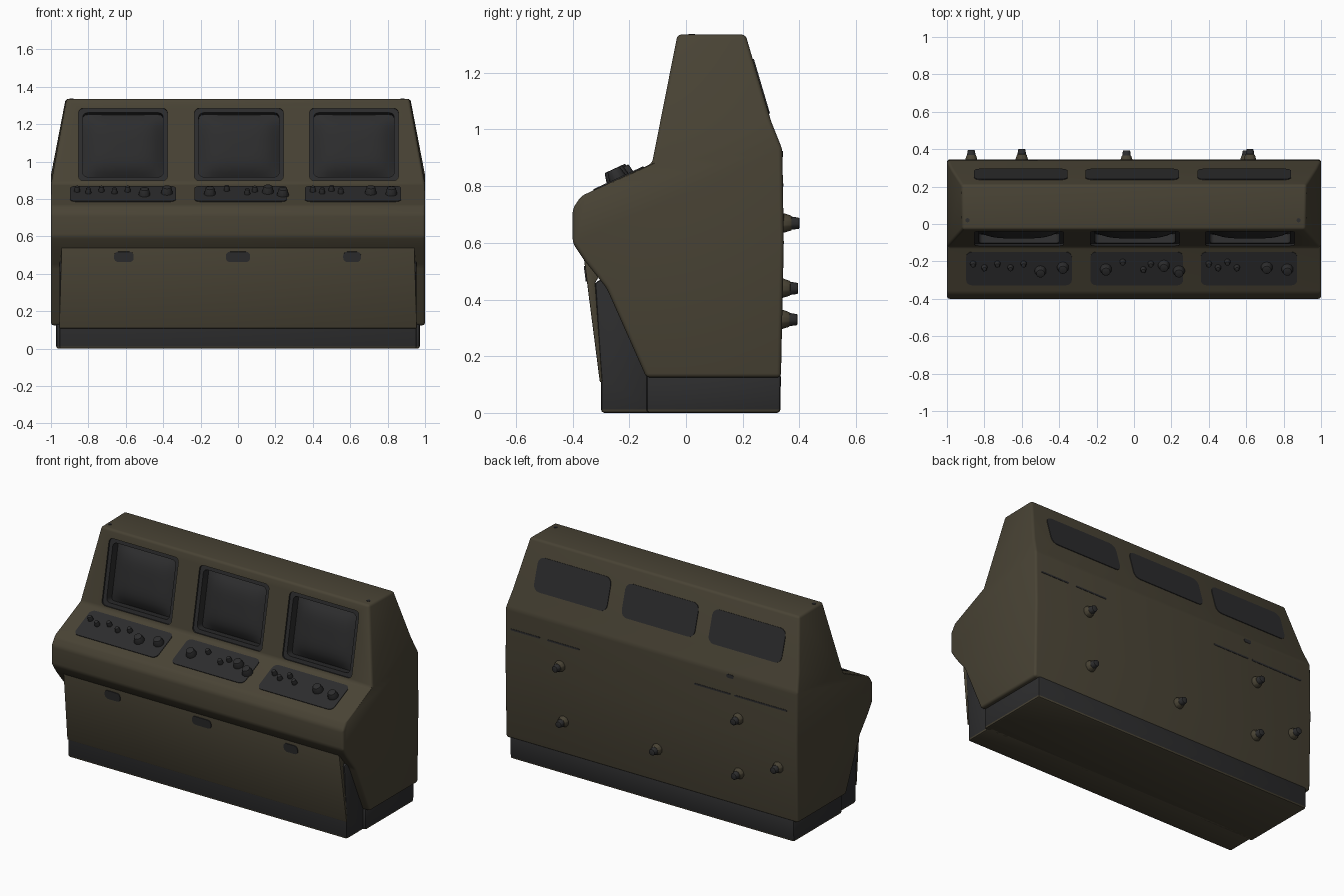
import bpy, bmesh, math
from mathutils import Matrix, Vector

if "Cube" in bpy.data.objects:
    bpy.data.objects.remove(bpy.data.objects["Cube"])


def material(name, rgb):
    m = bpy.data.materials.new(name)
    m.diffuse_color = (*rgb, 1)
    m.use_nodes = True
    m.node_tree.nodes["Principled BSDF"].inputs["Base Color"].default_value = m.diffuse_color
    return m


OLIVE, DARK = 0, 1
MATS = [material("olive_paint", (0.066, 0.056, 0.035)),
        material("dark_grey", (0.026, 0.026, 0.027))]


def finish(name, bm, mat=None, matrix=None, bevel=0, segs=2):
    """Turn a bmesh into a shaded object."""
    bmesh.ops.recalc_face_normals(bm, faces=bm.faces)
    if mat is not None:
        for f in bm.faces:
            f.material_index = mat
    me = bpy.data.meshes.new(name)
    bm.to_mesh(me)
    bm.free()
    for m in MATS:
        me.materials.append(m)
    if matrix:
        me.transform(matrix)
    ob = bpy.data.objects.new(name, me)
    bpy.context.collection.objects.link(ob)
    if bevel:
        mod = ob.modifiers.new("bevel", "BEVEL")
        mod.width, mod.segments = bevel, segs
        mod.limit_method, mod.angle_limit = "ANGLE", math.radians(12)
        apply(ob, mod)
    shade(ob)
    return ob


def activate(ob):
    for o in bpy.context.selected_objects:
        o.select_set(False)
    ob.select_set(True)
    bpy.context.view_layer.objects.active = ob


def apply(ob, mod):
    activate(ob)
    bpy.ops.object.modifier_apply(modifier=mod.name)


def shade(ob):
    activate(ob)
    bpy.ops.object.shade_smooth_by_angle(angle=math.radians(32))


def prism(pts, half_width, caps=None):
    """Side profile (y, z) spanned across x."""
    bm = bmesh.new()
    n = len(pts)
    sides = [[bm.verts.new((s * half_width(y, z), y, z)) for y, z in pts] for s in (-1, 1)]
    for i in range(n):
        j = (i + 1) % n
        bm.faces.new((sides[0][i], sides[0][j], sides[1][j], sides[1][i]))
    for side in sides:
        for cap in caps or [range(n)]:
            bm.faces.new([side[i] for i in cap])
    return bm


def on_slope(a, b, x, t):
    """Frame on the line a->b: local x across, y along it, z outward."""
    a, b = Vector((0, *a)), Vector((0, *b))
    v = (b - a).normalized()
    X = Vector((1, 0, 0))
    m = Matrix((X, v, X.cross(v))).transposed().to_4x4()
    m.translation = a.lerp(b, t) + Vector((x, 0, 0))
    return m


def plate(name, matrix, w, h, r, mat=DARK, low=-0.004, high=0.004):
    """Thin rounded rectangle."""
    bm = bmesh.new()
    ring = []
    for k, (sx, sy) in enumerate(((1, 1), (-1, 1), (-1, -1), (1, -1))):
        for i in range(5):
            a = (k + i / 4) * math.pi / 2
            ring.append(bm.verts.new((sx * (w / 2 - r) + r * math.cos(a),
                                      sy * (h / 2 - r) + r * math.sin(a), low)))
    face = bm.faces.new(ring)
    ext = bmesh.ops.extrude_face_region(bm, geom=[face])
    top = [v for v in ext["geom"] if isinstance(v, bmesh.types.BMVert)]
    bmesh.ops.translate(bm, verts=top, vec=(0, 0, high - low))
    return finish(name, bm, mat, matrix)


def knob(name, matrix, r1, r2, h, mat=DARK, sides=10):
    bm = bmesh.new()
    bmesh.ops.create_cone(bm, cap_ends=True, segments=sides, radius1=r1, radius2=r2, depth=h,
                          matrix=Matrix.Translation((0, 0, h / 2 - 0.003)))
    return finish(name, bm, mat, matrix, bevel=0.004)


# Main cabinet: side profile with upper part narrowing
PROFILE = [(-.14, .125), (.335, .125), (.345, .6), (.34, .93), (.30, 1.03), (.21, 1.335),
           (-.03, 1.335), (-.12, .88), (-.37, .765), (-.4, .72), (-.4, .60), (-.36, .54), (-.28, .44)]


def cabinet_width(y, z):
    return 1 - 0.186 * max(0, z - (0.88 + 0.05 * (y + 0.12) / 0.46))


cabinet = finish("cabinet", prism(PROFILE, cabinet_width,
                                  [(0, 1, 2, 3, 7, 8, 9, 10, 11, 12), (3, 4, 5, 6, 7)]),
                 OLIVE, bevel=0.014, segs=3)

# Screens: stepped recess with a bulged tube in each
SCREEN_LINE = (-.12, .88), (-.03, 1.335)
for i, x in enumerate((-.615, .005, .62)):
    m = on_slope(*SCREEN_LINE, x, 0.465)
    for w, h, depth in ((.475, .395, .010), (.43, .35, .065)):
        cutter = plate("screen_cutter", m, w, h, .025, DARK, -depth, .06)
        cutter.hide_render = True
        mod = cabinet.modifiers.new("cut", "BOOLEAN")
        mod.operation, mod.solver, mod.object = "DIFFERENCE", "EXACT", cutter
        apply(cabinet, mod)
        bpy.data.objects.remove(cutter)
    bm = bmesh.new()
    bmesh.ops.create_grid(bm, x_segments=12, y_segments=12, size=1)
    for v in bm.verts:
        u, t = v.co.x, v.co.y
        v.co = (u * .213, t * .173, -.06 + .045 * (1 - u ** 4) * (1 - t ** 4))
    glass = finish(f"screen_{i + 1}", bm, DARK, m)
    if glass.data.polygons[70].normal.y > 0:
        glass.data.flip_normals()
shade(cabinet)

# Plinth and front core: dark with an olive underside
for name, pts, hw in (
        ("rear_plinth", [(-.14, 0), (.333, 0), (.335, .14), (-.14, .14)], .972),
        ("front_core", [(-.30, 0), (-.30, .115), (-.322, .46), (-.2, .52), (-.1, .14), (-.1, 0)], .955)):
    base = finish(name, prism(pts, lambda y, z: hw), DARK, bevel=0.012)
    for p in base.data.polygons:
        if p.normal.z < -0.3 and p.center.z < 0.02:
            p.material_index = OLIVE

# Olive front panel under the desk lip
finish("front_panel", prism([(-.304, .108), (-.364, .575), (-.25, .575), (-.32, .46), (-.295, .108)],
                            lambda y, z: .96 - .03 * z), OLIVE, bevel=0.006)
for i, (x, w) in enumerate(((-.61, .105), (0, .13), (.61, .095))):
    plate(f"front_vent_{i + 1}", on_slope((-.304, .108), (-.364, .575), x, .82), w, .055, .022)

# Control panels on the desk slope
DESK = (-.37, .765), (-.12, .88)
for i, (x, w) in enumerate(((-.615, .565), (.015, .495), (.615, .515))):
    plate(f"control_panel_{i + 1}", on_slope(*DESK, x, .53), w, .195, .03)

# Small switches and large dials (x, y)
SWITCHES = [(-.86, -.21), (-.80, -.23), (-.73, -.21), (-.66, -.23), (-.59, -.21), (-.06, -.20),
            (.05, -.24), (.09, -.21), (.40, -.21), (.45, -.23), (.50, -.20), (.55, -.23)]
DIALS = [(-.50, -.25), (-.38, -.23), (-.15, -.24), (.16, -.22), (.24, -.25), (.71, -.23), (.82, -.24)]
for name, spots, r, h in (("switch", SWITCHES, .018, .035), ("dial", DIALS, .034, .042)):
    for i, (x, y) in enumerate(spots):
        knob(f"{name}_{i + 1}", on_slope(*DESK, x, (y + .37) / .25), r, r * .7, h)

# Rear windows
for i, x in enumerate((-.605, -.01, .59)):
    plate(f"rear_window_{i + 1}", on_slope((.21, 1.335), (.30, 1.03), x, .6), .5, .2, .04)

# Rear bolts: olive foot with dark cap
BACK = (.345, .6), (.335, .125)
for i, (x, z) in enumerate(((.62, .67), (.6, .33), (-.04, .33), (-.6, .67), (-.6, .33), (-.87, .44))):
    m = on_slope(*BACK, x, (.6 - z) / .475)
    knob(f"bolt_foot_{i + 1}", m, .036, .026, .03, OLIVE)
    knob(f"bolt_cap_{i + 1}", m, .028, .02, .057)

# Rear seams, small rear vent and lid dots
for i, (x, w) in enumerate(((.86, .2), (.6, .22), (-.42, .25), (-.75, .36))):
    plate(f"rear_seam_{i + 1}", on_slope((.34, .93), (.345, .6), x, .38), w, .01, .004, DARK, -.004, .002)
plate("rear_vent", on_slope((.34, .93), (.345, .6), -.54, .05), .05, .022, .01, DARK, -.004, .002)
for i, x in enumerate((-.89, .88)):
    plate(f"lid_dot_{i + 1}", Matrix.Translation((x, .02, 1.335)), .022, .022, .0105, DARK, -.004, .002)
